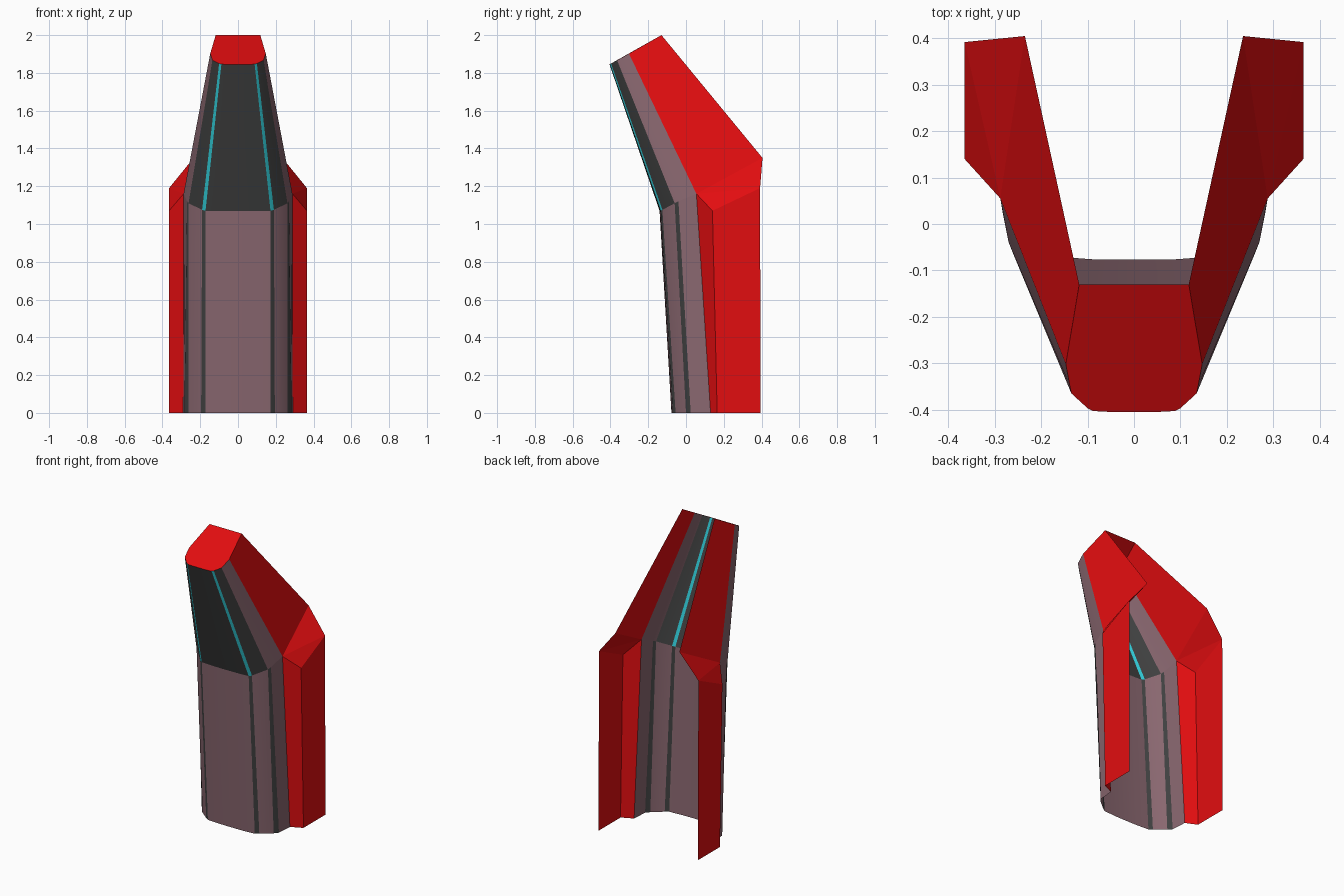
import bpy
import math
from mathutils import Vector

old = bpy.data.objects.get("Cube")
if old:
    bpy.data.objects.remove(old, do_unlink=True)


def material(name, rgb):
    m = bpy.data.materials.new(name)
    m.use_nodes = True
    m.diffuse_color = (*rgb, 1)
    m.node_tree.nodes["Principled BSDF"].inputs["Base Color"].default_value = (*rgb, 1)
    return m


RED = material("red", (0.76, 0.004, 0.005))
MAUVE = material("mauve", (0.25, 0.135, 0.16))
DARK = material("charcoal", (0.05, 0.051, 0.051))
CYAN = material("cyan", (0.03, 0.6, 0.68))
PALETTE = [RED, MAUVE, DARK, CYAN]


def panel(name, faces, colours, smooth=False):
    """Open sheet from corner lists, mirrored to the other side."""
    verts, index, polys = [], {}, []
    for face in faces:
        for p in face:
            if p not in index:
                index[p] = len(verts)
                verts.append(Vector(p))
        polys.append([index[p] for p in face])
    mesh = bpy.data.meshes.new(name)
    mesh.from_pydata(verts, [], polys)
    for m in PALETTE:
        mesh.materials.append(m)
    for poly, colour in zip(mesh.polygons, colours):
        poly.material_index = PALETTE.index(colour)
    obj = bpy.data.objects.new(name, mesh)
    bpy.context.collection.objects.link(obj)
    mirror = obj.modifiers.new("mirror", 'MIRROR')
    mirror.use_clip = True
    if smooth:
        bpy.ops.object.select_all(action='DESELECT')
        obj.select_set(True)
        bpy.context.view_layer.objects.active = obj
        bpy.ops.object.shade_smooth_by_angle(angle=math.radians(25))
    return obj


def strips(low, high):
    """Quads between two rows of points, facing outwards."""
    return [(low[i], low[i + 1], high[i + 1], high[i]) for i in range(len(low) - 1)]


# Half outlines of the curved front shell, from centre to side
foot = [(0, -.077, 0), (.09, -.076, 0), (.172, -.07, 0), (.195, -.055, 0),
        (.262, 0, 0), (.283, .025, 0), (.29, .13, 0)]
bend = [(0, -.14, 1.07), (.1, -.138, 1.07), (.172, -.134, 1.07), (.19, -.125, 1.075),
        (.262, -.06, 1.11), (.27, -.04, 1.12), (.288, .055, 1.16)]
crown = [(0, -.405, 1.845), (.05, -.405, 1.845), (.088, -.403, 1.846), (.1, -.397, 1.85),
         (.135, -.365, 1.867), (.138, -.35, 1.875), (.147, -.302, 1.902)]

panel("lower_shell", strips(foot, bend),
      [MAUVE, MAUVE, DARK, MAUVE, DARK, MAUVE], smooth=True)
panel("upper_shell", strips(bend, crown),
      [DARK, DARK, CYAN, DARK, MAUVE, MAUVE], smooth=True)

# Side wings: lower walls, sloped shoulder and tall upper fin
wing_foot = [foot[-1], (.365, .165, 0), (.365, .395, 0)]
wing_top = [bend[-1], (.365, .14, 1.07), (.365, .392, 1.19)]
fin_back = (.235, .405, 1.35)
peak = (.118, -.13, 2.0)
panel("lower_wings", strips(wing_foot, wing_top), [RED] * 2)
panel("wing_shoulders", [(wing_top[0], wing_top[1], wing_top[2]),
                         (wing_top[0], wing_top[2], fin_back)], [RED] * 2)
panel("upper_fins", [(bend[-1], fin_back, peak, crown[-1])], [RED])

# Sloping cap closing the top
panel("top_cap", [tuple(crown) + (peak, (0, -.13, 2.0))], [RED])
